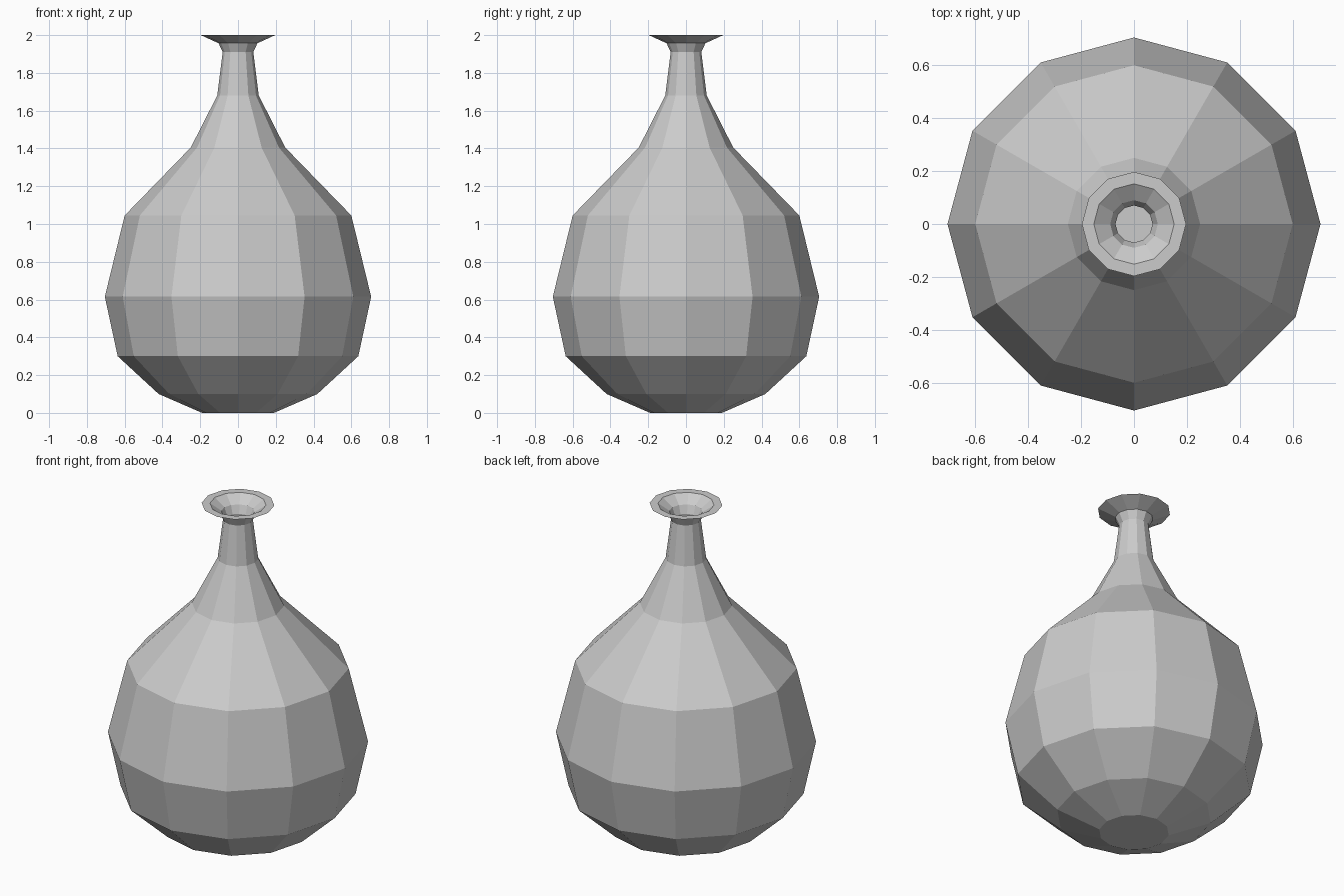
import bpy, bmesh
from math import cos, sin, pi

if "Cube" in bpy.data.objects:
    bpy.data.objects.remove(bpy.data.objects["Cube"])

SIDES = 12
WALL = 0.012

# outer profile (radius, height), base to rim
outer = [(0.19, 0.0), (0.42, 0.1), (0.637, 0.3), (0.705, 0.615), (0.6, 1.045),
         (0.25, 1.405), (0.11, 1.68), (0.081, 1.91), (0.103, 1.957), (0.197, 2.0)]
# inside of the lip, rim to throat
lip = [(0.152, 2.0), (0.09, 1.957), (0.07, 1.91)]
# thin-walled interior, throat to floor
inner = [(r - WALL, z + (WALL if z < 0.5 else 0)) for r, z in reversed(outer[:7])]


def lathe(name, profile):
    bm = bmesh.new()
    rings = [[bm.verts.new((r * cos(2 * pi * i / SIDES), r * sin(2 * pi * i / SIDES), z))
              for i in range(SIDES)] for r, z in profile]
    for a, b in zip(rings, rings[1:]):
        for i in range(SIDES):
            j = (i + 1) % SIDES
            bm.faces.new((a[i], a[j], b[j], b[i]))
    # underside and inside floor
    bm.faces.new(rings[0][::-1])
    bm.faces.new(rings[-1])
    bmesh.ops.recalc_face_normals(bm, faces=bm.faces)
    mesh = bpy.data.meshes.new(name)
    bm.to_mesh(mesh)
    bm.free()
    obj = bpy.data.objects.new(name, mesh)
    bpy.context.collection.objects.link(obj)
    return obj


# hollow flat-shaded flask with flared lip
lathe("flask", outer + lip + inner)
